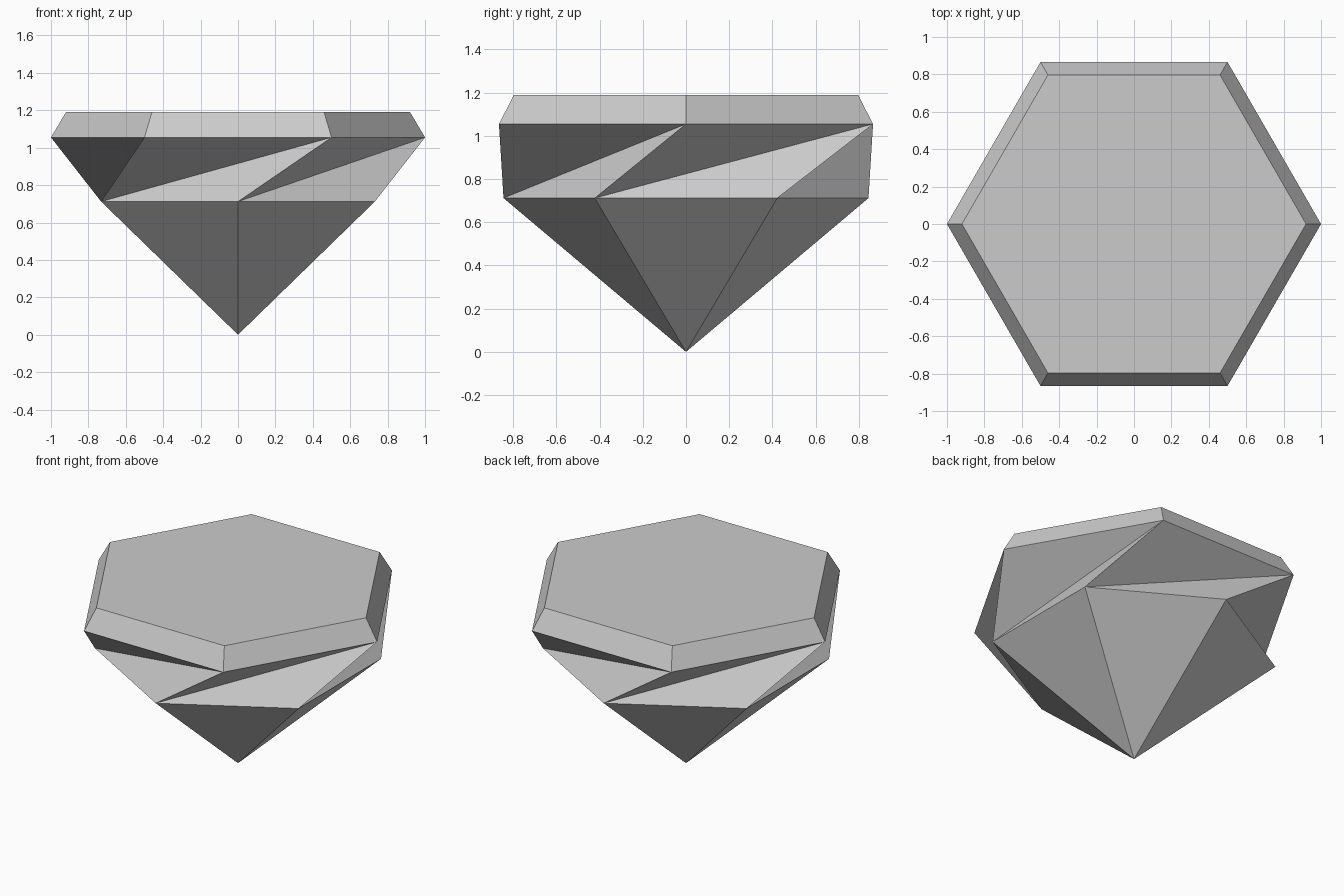
import bpy
import bmesh
from math import cos, sin, radians

cube = bpy.data.objects.get("Cube")
if cube:
    bpy.data.objects.remove(cube, do_unlink=True)

# Single flat grey
COLOR = (0.6, 0.6, 0.6, 1)
grey = bpy.data.materials.new("gem grey")
grey.use_nodes = True
grey.diffuse_color = COLOR
grey.node_tree.nodes["Principled BSDF"].inputs["Base Color"].default_value = COLOR

SIDES = 6
bm = bmesh.new()


def ring(radius, z, turn=0):
    """Six vertices on a circle, starting at the given angle."""
    angles = [radians(turn + i * 360 / SIDES) for i in range(SIDES)]
    return [bm.verts.new((radius * cos(a), radius * sin(a), z)) for a in angles]


table = ring(0.92, 1.19)
girdle = ring(1.0, 1.055)
waist = ring(0.845, 0.712, -30)
tip = bm.verts.new((0, 0, 0))

# Flat table on top
bm.faces.new(table)

for i in range(SIDES):
    j, k = (i + 1) % SIDES, (i + 2) % SIDES
    # Crown bevel
    bm.faces.new((girdle[i], girdle[j], table[j], table[i]))
    # Twisted facets between girdle and waist
    bm.faces.new((waist[i], girdle[j], girdle[i]))
    bm.faces.new((waist[i], waist[j], girdle[j]))
    # Pointed pavilion
    bm.faces.new((tip, waist[j], waist[i]))

bmesh.ops.recalc_face_normals(bm, faces=bm.faces)
mesh = bpy.data.meshes.new("gem")
bm.to_mesh(mesh)
bm.free()
mesh.materials.append(grey)
gem = bpy.data.objects.new("gem", mesh)
bpy.context.collection.objects.link(gem)
